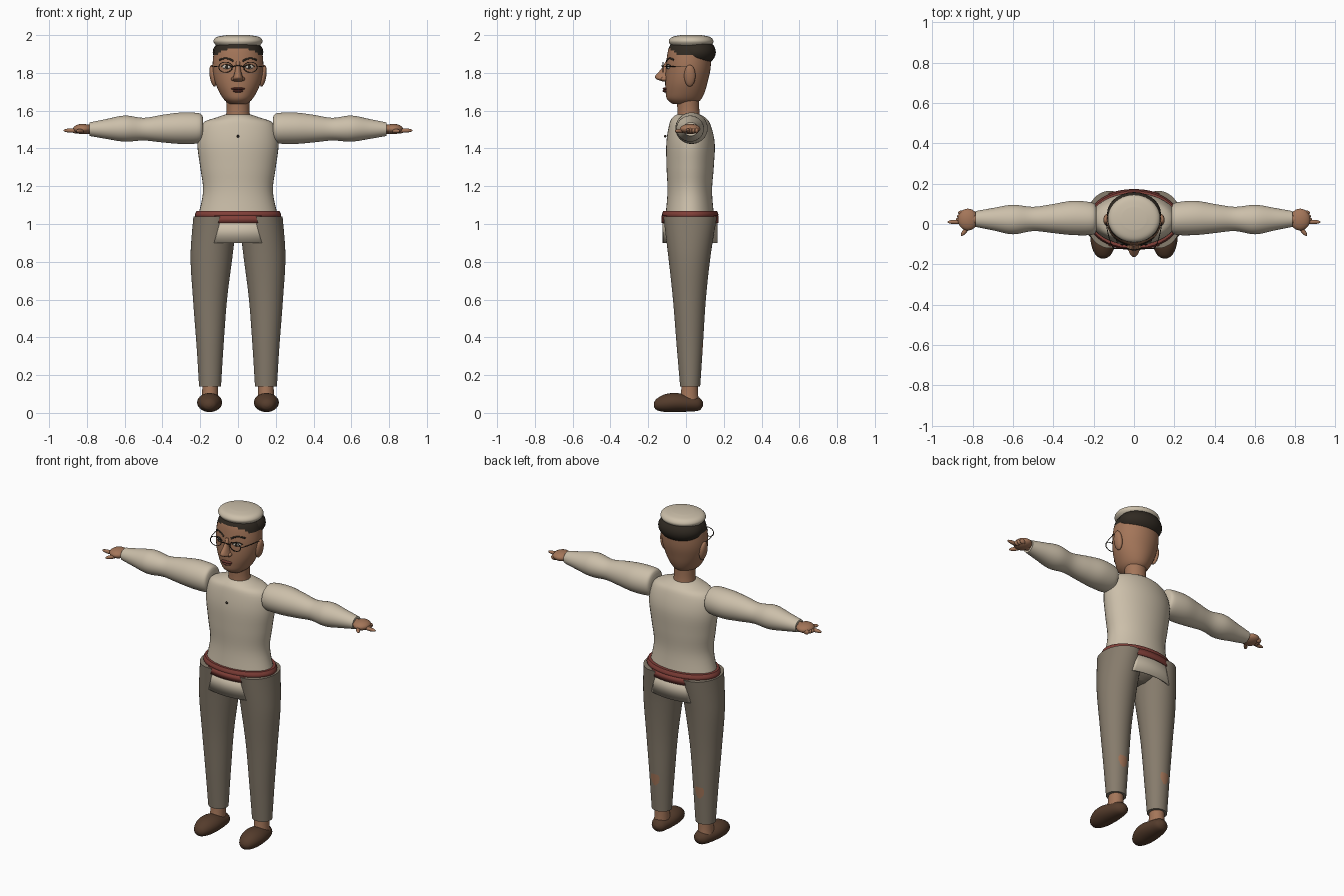
import bpy, bmesh, math
from mathutils import Vector
from mathutils.bvhtree import BVHTree

if "Cube" in bpy.data.objects:
    bpy.data.objects.remove(bpy.data.objects["Cube"])


def material(name, *rgb):
    m = bpy.data.materials.new(name)
    m.use_nodes = True
    m.diffuse_color = (*rgb, 1)
    bsdf = m.node_tree.nodes["Principled BSDF"]
    bsdf.inputs["Base Color"].default_value = (*rgb, 1)
    bsdf.inputs["Roughness"].default_value = 0.8
    return m


CREAM = material("cream cloth", 0.60, 0.52, 0.40)
PANTS = material("grey brown cloth", 0.24, 0.20, 0.15)
SKIN = material("brown skin", 0.37, 0.18, 0.10)
HAIR = material("dark hair", 0.03, 0.023, 0.016)
RED = material("red sash", 0.22, 0.05, 0.04)
LEATHER = material("brown leather", 0.09, 0.045, 0.025)
LIPS = material("dark lips", 0.15, 0.04, 0.03)
WHITE = material("eye white", 0.65, 0.60, 0.52)


def finish(obj, name, mat, angle=40):
    obj.name = name
    obj.data.materials.append(mat)
    bpy.ops.object.select_all(action='DESELECT')
    obj.select_set(True)
    bpy.context.view_layer.objects.active = obj
    if obj.type == 'MESH':
        bpy.ops.object.shade_smooth_by_angle(angle=math.radians(angle))
    return obj


def spline(a, b, c, d, t):
    # Catmull-Rom step between b and c
    return 0.5 * (2 * b + (c - a) * t + (2 * a - 5 * b + 4 * c - d) * t * t
                  + (3 * b - a - 3 * c + d) * t ** 3)


def loft(name, rows, mat, axis='Z', seg=40, steps=5):
    """Rows are (position, centre u, centre v, radius u, radius v)."""
    n = len(rows)
    rings = []
    for i in range(n - 1):
        four = [rows[max(0, i - 1)], rows[i], rows[i + 1], rows[min(n - 1, i + 2)]]
        rings += [[spline(*vals, k / steps) for vals in zip(*four)] for k in range(steps)]
    rings.append(rows[-1])
    bm = bmesh.new()
    loops = []
    for p, cu, cv, ru, rv in rings:
        loop = []
        for k in range(seg):
            a = 2 * math.pi * k / seg
            u, v = cu + ru * math.cos(a), cv + rv * math.sin(a)
            co = {'X': (p, u, v), 'Y': (u, p, v), 'Z': (u, v, p)}[axis]
            loop.append(bm.verts.new(co))
        loops.append(loop)
    for lo, hi in zip(loops, loops[1:]):
        for k in range(seg):
            j = (k + 1) % seg
            bm.faces.new((lo[k], lo[j], hi[j], hi[k]))
    bm.faces.new(loops[0])
    bm.faces.new(loops[-1])
    bmesh.ops.recalc_face_normals(bm, faces=bm.faces)
    me = bpy.data.meshes.new(name)
    bm.to_mesh(me)
    bm.free()
    obj = bpy.data.objects.new(name, me)
    bpy.context.collection.objects.link(obj)
    return finish(obj, name, mat)


def ball(name, loc, radii, mat, rot=(0, 0, 0)):
    bpy.ops.mesh.primitive_uv_sphere_add(segments=28, ring_count=16, location=loc, rotation=rot)
    bpy.context.object.scale = radii
    return finish(bpy.context.object, name, mat)


def wire(name, points, radius, mat):
    cu = bpy.data.curves.new(name, 'CURVE')
    cu.dimensions, cu.bevel_depth, cu.bevel_resolution = '3D', radius, 2
    cu.use_fill_caps = True
    sp = cu.splines.new('NURBS')
    sp.points.add(len(points) - 1)
    for pt, co in zip(sp.points, points):
        pt.co = (*co, 1)
    sp.use_endpoint_u, sp.order_u = True, 3
    obj = bpy.data.objects.new(name, cu)
    bpy.context.collection.objects.link(obj)
    return finish(obj, name, mat)


def panel(name, mat, top, bottom, w_top, w_bottom, side, gap):
    # Cloth panel curved round the waist; side is -1 front, 1 back
    bm = bmesh.new()
    cols = []
    for i in range(17):
        t = i / 8 - 1
        pts = []
        for z, w in ((top, w_top), (bottom, w_bottom)):
            y = 0.022 + side * (0.145 + gap) * math.sqrt(1 - (t * w / 0.24) ** 2)
            pts.append(bm.verts.new((t * w, y, z)))
        cols.append(pts)
    for a, b in zip(cols, cols[1:]):
        bm.faces.new((a[0], a[1], b[1], b[0]))
    me = bpy.data.meshes.new(name)
    bm.to_mesh(me)
    bm.free()
    obj = bpy.data.objects.new(name, me)
    bpy.context.collection.objects.link(obj)
    mod = obj.modifiers.new("thickness", 'SOLIDIFY')
    mod.thickness, mod.offset = 0.006, 0
    return finish(obj, name, mat)


# Shirt, sash and shirt tails
loft("shirt_body", [(1.03, 0, 0.02, 0.215, 0.13), (1.17, 0, 0.02, 0.185, 0.118),
                    (1.30, 0, 0.022, 0.20, 0.125), (1.43, 0, 0.024, 0.215, 0.128),
                    (1.53, 0, 0.02, 0.19, 0.108), (1.565, 0, 0.015, 0.11, 0.085),
                    (1.58, 0, 0.012, 0.065, 0.06)], CREAM)
loft("sash", [(1.03, 0, 0.022, 0.222, 0.143), (1.05, 0, 0.022, 0.228, 0.149),
              (1.07, 0, 0.022, 0.219, 0.142)], RED)
for side, label in ((-1, "front"), (1, "back")):
    panel(label + "_sash_fold", RED, 1.045, 1.005, 0.125, 0.105, side, 0.003)
    panel(label + "_shirt_tail", CREAM, 1.02, 0.90, 0.10, 0.132, side, -0.002)
ball("chest_button", (0, -0.11, 1.465), (0.007, 0.007, 0.007), HAIR)

# Neck and head
loft("neck", [(1.55, 0, 0.015, 0.066, 0.062), (1.61, 0, 0.012, 0.061, 0.058),
              (1.70, 0, 0.01, 0.066, 0.06)], SKIN)
head = loft("head", [(1.635, 0, -0.01, 0.045, 0.06), (1.66, 0, -0.01, 0.075, 0.09),
                     (1.70, 0, -0.004, 0.10, 0.104), (1.75, 0, 0.002, 0.121, 0.112),
                     (1.81, 0, 0.01, 0.133, 0.118), (1.87, 0, 0.015, 0.133, 0.118),
                     (1.93, 0, 0.02, 0.122, 0.112), (1.97, 0, 0.02, 0.09, 0.09)], SKIN)
head.data.materials.append(HAIR)
for f in head.data.polygons:
    if f.center.z > 1.93 - 2.4 * f.center.x ** 2 and f.center.z > 1.885:
        f.material_index = 1
ball("hair", (0, 0.05, 1.91), (0.134, 0.108, 0.078), HAIR)
loft("cap", [(1.937, 0, 0.027, 0.10, 0.09), (1.95, 0, 0.027, 0.12, 0.11),
             (1.97, 0, 0.027, 0.13, 0.118), (1.99, 0, 0.027, 0.112, 0.10),
             (2.0, 0, 0.027, 0.06, 0.055)], CREAM)

# Face
skin_tree = BVHTree.FromPolygons([v.co for v in head.data.vertices],
                                 [list(f.vertices) for f in head.data.polygons])


def on_face(x, z, out=0.0):
    hit = skin_tree.ray_cast(Vector((x, -1, z)), Vector((0, 1, 0)))[0]
    return (x, hit.y - out, z)


loft("nose", [(1.755, 0, -0.105, 0.022, 0.02), (1.768, 0, -0.112, 0.03, 0.046),
              (1.785, 0, -0.112, 0.023, 0.05), (1.82, 0, -0.105, 0.014, 0.027),
              (1.86, 0, -0.10, 0.01, 0.008)], SKIN, seg=20)
ball("upper_lip", on_face(0, 1.716), (0.036, 0.014, 0.007), LIPS)
ball("lower_lip", on_face(0, 1.704), (0.028, 0.015, 0.008), LIPS)
wire("glasses_bridge", [(-0.03, -0.122, 1.832), (0, -0.135, 1.845), (0.03, -0.122, 1.832)],
     0.0025, HAIR)

for s, label in ((1, "left_"), (-1, "right_")):
    ball(label + "nostril", (s * 0.021, -0.115, 1.768), (0.015, 0.018, 0.012), SKIN)
    ball(label + "ear", (s * 0.132, 0.02, 1.785), (0.018, 0.03, 0.058), SKIN, (0, s * 0.15, 0))
    ball(label + "eye", on_face(s * 0.06, 1.832), (0.024, 0.008, 0.011), WHITE, (0, 0, s * 0.35))
    ball(label + "iris", on_face(s * 0.058, 1.832, 0.005), (0.010, 0.006, 0.010), HAIR)
    wire(label + "eyelid", [on_face(s * x, z, 0.004) for x, z in
                            ((0.034, 1.832), (0.058, 1.853), (0.088, 1.834))], 0.003, HAIR)
    wire(label + "eyebrow", [on_face(s * x, z, 0.001) for x, z in
                             ((0.025, 1.862), (0.06, 1.888), (0.098, 1.868))], 0.005, HAIR)
    bpy.ops.mesh.primitive_torus_add(major_radius=0.036, minor_radius=0.0025, major_segments=32,
                                     minor_segments=8, location=(s * 0.066, -0.122, 1.83),
                                     rotation=(math.pi / 2, 0, 0))
    bpy.context.object.scale = (1, 0.75, 1)
    finish(bpy.context.object, label + "glasses_rim", HAIR)
    wire(label + "glasses_arm", [(s * 0.10, -0.122, 1.832), (s * 0.125, -0.09, 1.835),
                                 (s * 0.14, 0.02, 1.835)], 0.002, HAIR)

    # Sleeve and hand
    loft(label + "sleeve", [(s * x, y, z, ry, rz) for x, y, z, ry, rz in (
        (0.185, 0.025, 1.508, 0.055, 0.055), (0.205, 0.026, 1.507, 0.079, 0.079),
        (0.30, 0.03, 1.507, 0.085, 0.083), (0.40, 0.027, 1.505, 0.072, 0.073),
        (0.50, 0.025, 1.502, 0.06, 0.06), (0.60, 0.022, 1.505, 0.073, 0.069),
        (0.70, 0.024, 1.503, 0.055, 0.052), (0.785, 0.025, 1.502, 0.039, 0.036))], CREAM, 'X')
    wire(label + "wrist", [(s * 0.75, 0.025, 1.502), (s * 0.82, 0.022, 1.502)], 0.026, SKIN)
    ball(label + "palm", (s * 0.823, 0.022, 1.503), (0.05, 0.054, 0.027), SKIN)
    for k in range(3):
        ball(label + "curled_finger", (s * (0.862 - 0.005 * k), 0.022 + 0.017 * k, 1.495),
             (0.02, 0.011, 0.015), SKIN)
    ball(label + "pointing_finger", (s * 0.88, 0.01, 1.495), (0.045, 0.011, 0.011), SKIN)
    ball(label + "thumb", (s * 0.835, -0.032, 1.492), (0.034, 0.011, 0.011), SKIN,
         (0, 0, -s * 0.9))

    # Trouser leg with a torn hole on the calf
    leg = loft(label + "trouser_leg", [(z, s * x, y, rx, ry) for z, x, y, rx, ry in (
        (0.14, 0.148, 0.022, 0.058, 0.053), (0.35, 0.148, 0.02, 0.071, 0.069),
        (0.60, 0.148, 0.018, 0.09, 0.087), (0.83, 0.14, 0.018, 0.111, 0.112),
        (1.04, 0.12, 0.022, 0.116, 0.142))], PANTS, seg=96, steps=24)
    leg.data.materials.append(SKIN)
    for f in leg.data.polygons:
        across = abs(f.center.x - s * 0.15)
        up = (f.center.z - 0.295) / 0.075
        if f.center.y > 0.04 and 0 < up < 1 and across < 0.055 * up ** 0.7 * (1 - up) ** 0.3:
            f.material_index = 1

    # Ankle and shoe
    loft(label + "ankle", [(0.05, s * 0.15, 0.015, 0.045, 0.055),
                           (0.10, s * 0.148, 0.018, 0.042, 0.046),
                           (0.20, s * 0.148, 0.022, 0.04, 0.04)], SKIN)
    loft(label + "shoe", [(y, s * x, z, rx, rz) for y, x, z, rx, rz in (
        (-0.17, 0.153, 0.043, 0.012, 0.01), (-0.155, 0.153, 0.045, 0.036, 0.03),
        (-0.11, 0.152, 0.052, 0.058, 0.047), (-0.05, 0.15, 0.055, 0.066, 0.05),
        (0.02, 0.147, 0.05, 0.056, 0.043), (0.07, 0.143, 0.047, 0.04, 0.034),
        (0.09, 0.142, 0.047, 0.012, 0.01))], LEATHER, 'Y')

# Trouser seat between the legs
loft("trouser_seat", [(0.91, 0, 0.02, 0.04, 0.05), (0.95, 0, 0.02, 0.14, 0.10),
                      (1.045, 0, 0.022, 0.21, 0.12)], PANTS)
